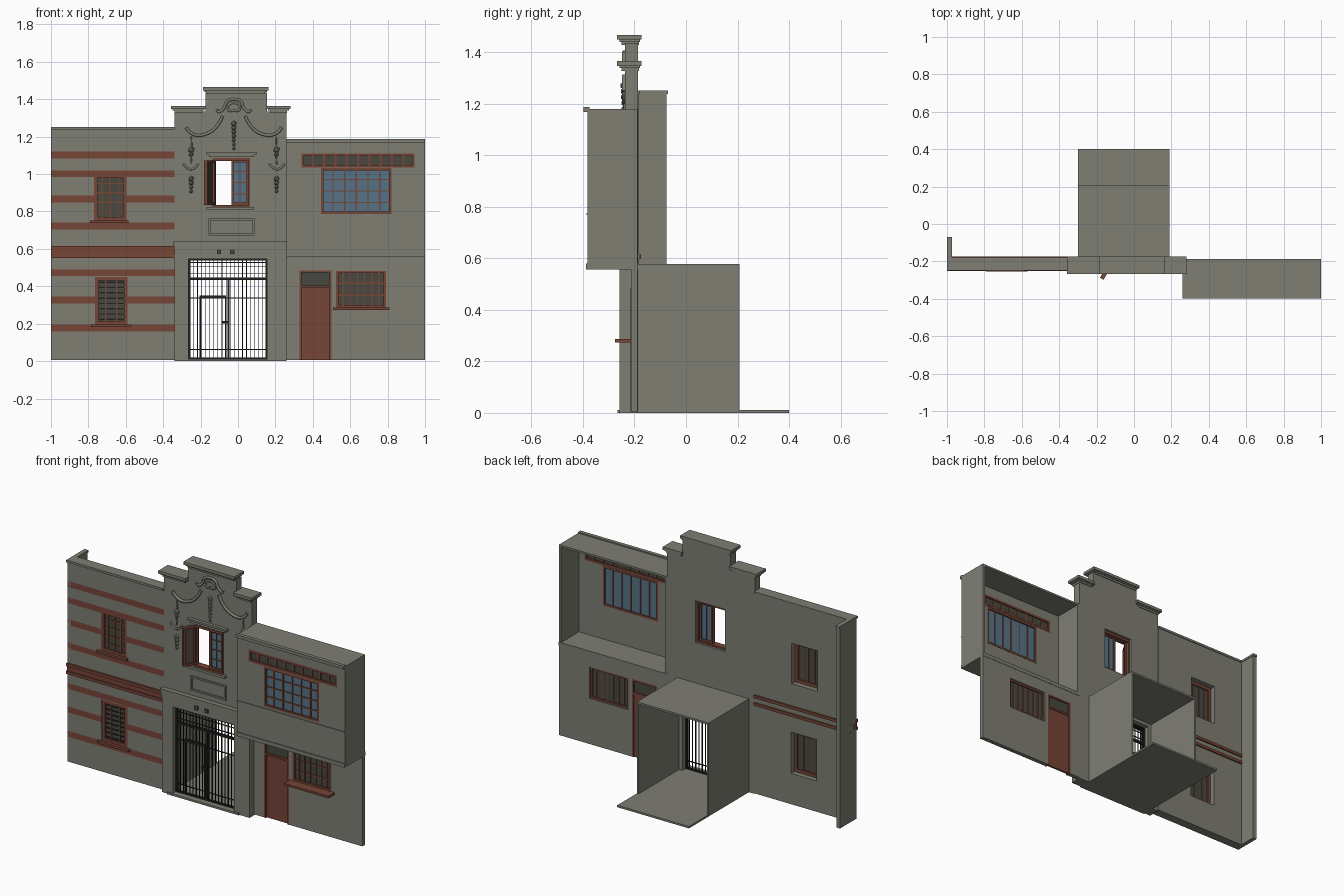
import bpy, bmesh, math
from mathutils import Vector

if "Cube" in bpy.data.objects:
    bpy.data.objects.remove(bpy.data.objects["Cube"])


def material(name, r, g, b):
    m = bpy.data.materials.new(name)
    m.use_nodes = True
    m.diffuse_color = (r, g, b, 1)
    node = next(n for n in m.node_tree.nodes if n.type == 'BSDF_PRINCIPLED')
    node.inputs["Base Color"].default_value = (r, g, b, 1)
    node.inputs["Roughness"].default_value = 0.9
    return m


stone = material("stone", .21, .21, .175)
brick = material("red brown", .18, .058, .037)
glass = material("blue glass", .09, .17, .24)
dark = material("dark pane", .065, .065, .052)
iron = material("black iron", .015, .015, .014)


def make_object(name, bm, *mats):
    mesh = bpy.data.meshes.new(name)
    bm.to_mesh(mesh)
    bm.free()
    for m in mats:
        mesh.materials.append(m)
    ob = bpy.data.objects.new(name, mesh)
    bpy.context.collection.objects.link(ob)
    return ob


def boxes(name, mat, *specs):
    """One object from boxes given as x0, x1, y0, y1, z0, z1."""
    bm = bmesh.new()
    for x0, x1, y0, y1, z0, z1 in specs:
        made = bmesh.ops.create_cube(bm, size=1)["verts"]
        for v in made:
            v.co = (x1 if v.co.x > 0 else x0, y1 if v.co.y > 0 else y0, z1 if v.co.z > 0 else z0)
    return make_object(name, bm, mat)


def wall(name, x0, x1, y0, y1, z0, z1, holes=(), bands=()):
    """Upright slab with rectangular holes and coloured bands on its front."""
    xs = sorted({x0, x1} | {x for h in holes for x in h[:2]})
    zs = sorted({z0, z1} | {z for h in holes for z in h[2:]} | {z for b in bands for z in b})
    bm = bmesh.new()

    def solid(i, k):
        if not (0 <= i < len(xs) - 1 and 0 <= k < len(zs) - 1):
            return False
        x, z = (xs[i] + xs[i + 1]) / 2, (zs[k] + zs[k + 1]) / 2
        return not any(a < x < b and c < z < d for a, b, c, d in holes)

    for i in range(len(xs) - 1):
        for k in range(len(zs) - 1):
            if not solid(i, k):
                continue
            ring = [(xs[i], zs[k]), (xs[i + 1], zs[k]), (xs[i + 1], zs[k + 1]), (xs[i], zs[k + 1])]
            front = [bm.verts.new((x, y0, z)) for x, z in ring]
            back = [bm.verts.new((x, y1, z)) for x, z in ring]
            face = bm.faces.new(front)
            mid = (zs[k] + zs[k + 1]) / 2
            face.material_index = int(any(a < mid < b for a, b in bands))
            bm.faces.new(back[::-1])
            beside = [(i, k - 1), (i + 1, k), (i, k + 1), (i - 1, k)]
            for n, cell in enumerate(beside):
                if not solid(*cell):
                    m = (n + 1) % 4
                    bm.faces.new((front[m], front[n], back[n], back[m]))
    bmesh.ops.remove_doubles(bm, verts=bm.verts, dist=1e-5)
    return make_object(name, bm, stone, brick)


def window(name, hole, y, cols, rows, pane, edge=.015, bar=.007, bar_mat=brick):
    """Frame, glazing bars and a thin pane filling a hole."""
    x0, x1, z0, z1 = hole
    ya, yb = y - .01, y + .012
    boxes(name + "_frame", brick,
          (x0, x0 + edge, ya, yb, z0, z1), (x1 - edge, x1, ya, yb, z0, z1),
          (x0, x1, ya, yb, z0, z0 + edge), (x0, x1, ya, yb, z1 - edge, z1))
    bars = []
    for i in range(1, cols):
        x = x0 + (x1 - x0) * i / cols
        bars.append((x - bar / 2, x + bar / 2, y - .006, y + .008, z0, z1))
    boxes(name + "_uprights", brick, *bars)
    bars = []
    for k in range(1, rows):
        z = z0 + (z1 - z0) * k / rows
        bars.append((x0, x1, y - .005, y + .003, z - bar / 2, z + bar / 2))
    boxes(name + "_crossbars", bar_mat, *bars)
    return boxes(name + "_pane", pane, (x0, x1, y, y + .004, z0, z1))


# Left wing: striped wall, return wall, coping and string courses
left_up = (-.77, -.595, .75, 1)
left_low = (-.765, -.59, .195, .45)
stripe_tops = (1.12, 1.02, .885, .74, .49, .345, .195)
wall("left_wall", -1, -.34, -.238, -.182, 0.005, 1.24, [left_up, left_low],
     [(t - .036, t) for t in stripe_tops])
boxes("left_return_wall", stone, (-1, -.975, -.238, -.075, .005, 1.24))
boxes("left_coping", stone, (-1, -.34, -.248, -.178, 1.238, 1.252),
      (-1, -.972, -.248, -.07, 1.238, 1.252))
boxes("left_string_course", brick, *[(-1, -.34, -.25, -.174, z, z + .018) for z in (.55, .597)])
boxes("left_string_band", brick, (-1, -.34, -.242, -.2, .565, .6))
window("left_upper_window", left_up, -.226, 4, 5, dark, edge=.02)
window("left_lower_window", left_low, -.226, 3, 9, dark, edge=.02, bar_mat=iron)
boxes("left_sills", brick, (-.79, -.585, -.255, -.22, .738, .752), (-.785, -.57, -.255, -.22, .182, .196))

# Central bay: gable wall, thicker ground floor and pilaster edges
opening = (-.265, .155, 0, .545)
middle_hole = (-.135, .065, .825, 1.085)
wall("gable_wall", -.34, .26, -.236, -.186, 0, 1.335, [opening, middle_hole])
wall("gate_surround", -.34, .26, -.258, -.236, .005, .6, [opening])
boxes("gable_neck", stone, (-.175, .155, -.236, -.186, 1.335, 1.435))


def cornice(name, x0, x1, z):
    boxes(name, stone, (x0 + .018, x1 - .018, -.25, -.182, z - .03, z - .018),
          (x0 + .008, x1 - .008, -.258, -.178, z - .018, z - .01),
          (x0, x1, -.267, -.173, z - .01, z + .008))


cornice("gable_cornice_top", -.187, .162, 1.458)
cornice("gable_cornice_left", -.358, -.172, 1.357)
cornice("gable_cornice_right", .152, .28, 1.357)
boxes("gate_cornice", stone, (-.348, .265, -.266, -.2, .622, .64), (-.343, .262, -.26, -.2, .595, .622))
boxes("gate_lamp_blocks", dark, *[(x, x + .022, -.268, -.255, .572, .596) for x in (-.112, -.042)])

# Plaque with raised border
boxes("plaque_border", stone,
      (-.157, .087, -.245, -.235, .752, .762), (-.157, .087, -.245, -.235, .672, .682),
      (-.157, -.147, -.245, -.235, .672, .762), (.077, .087, -.245, -.235, .672, .762))

# Central window with one sash swung open
boxes("middle_window_head", stone, (-.168, .1, -.256, -.23, 1.105, 1.117), (-.155, .085, -.248, -.23, 1.09, 1.105))
boxes("middle_window_sill", stone, (-.168, .085, -.254, -.23, .81, .825))
x0, x1, z0, z1 = middle_hole
boxes("middle_window_frame", brick,
      (x0, x0 + .01, -.242, -.2, z0, z1), (x1 - .01, x1, -.242, -.2, z0, z1),
      (x0, x1, -.242, -.2, z0, z0 + .01), (x0, x1, -.242, -.2, z1 - .015, z1))
window("middle_sash", (-.035, .057, z0 + .01, z1 - .012), -.222, 2, 4, glass, edge=.012, bar=.005)
before = set(bpy.data.objects)
window("open_sash", (0, .09, z0 + .01, z1 - .012), 0, 2, 4, dark, edge=.012, bar=.005)
for part in set(bpy.data.objects) - before:
    part.location = (-.127, -.215, 0)
    part.rotation_euler.z = math.radians(-121)

# Plaster garlands, mirrored about the gable axis
axis = -.022


def garland(name, points, radius=.009):
    for side, sign in (("left", 1), ("right", -1)):
        curve = bpy.data.curves.new(name, 'CURVE')
        curve.dimensions = '3D'
        curve.bevel_depth = radius
        curve.bevel_resolution = 1
        curve.resolution_u = 5
        spline = curve.splines.new('NURBS')
        spline.points.add(len(points) - 1)
        for p, (x, z) in zip(spline.points, points):
            p.co = (axis + sign * x, -.24, z, 1)
        spline.use_endpoint_u = True
        spline.order_u = 3
        curve.materials.append(stone)
        ob = bpy.data.objects.new(side + "_" + name, curve)
        bpy.context.collection.objects.link(ob)


garland("swag", [(-.06, 1.31), (-.09, 1.24), (-.18, 1.2), (-.24, 1.22), (-.255, 1.25)])
garland("crest_arch", [(0, 1.4), (-.04, 1.4), (-.05, 1.35), (-.085, 1.325), (-.09, 1.345)], .008)
garland("crest_loop", [(0, 1.34), (-.035, 1.33), (-.03, 1.38), (0, 1.38)], .006)
garland("drop_cord", [(-.228, 1.2), (-.222, 1.13), (-.23, 1.05)], .004)
garland("drop_crescent", [(-.27, 1.055), (-.25, 1.025), (-.21, 1.025), (-.19, 1.055)], .006)


def beads(name, x, top, count, size):
    bm = bmesh.new()
    for i in range(count):
        bmesh.ops.create_icosphere(bm, subdivisions=1, radius=size * (1 - .5 * i / count))
        bm.verts.ensure_lookup_table()
        for v in bm.verts[-12 if len(bm.verts) < 12 else i * 12 - len(bm.verts):]:
            v.co += Vector((x, -.24, top - i * size * 1.4))
    make_object(name, bm, stone)


beads("crest_pendant", axis, 1.27, 7, .016)
for side, x in (("left", axis - .228), ("right", axis + .228)):
    beads(side + "_drop_top", x, 1.13, 2, .018)
    beads(side + "_drop_pendant", x, .975, 4, .016)

# Entrance passage, open at the back
boxes("passage_floor", stone, (-.3, .19, -.266, .4, 0, .012))
boxes("passage_shell", stone, (-.3, -.288, -.19, .207, .01, .577), (.178, .19, -.19, .207, .01, .577),
      (-.3, .19, -.19, .207, .565, .577))

# Iron gate with fanlight grid and wicket door
gate_y = (-.226, -.22)
frame_y = (-.23, -.216)
count = 19
step = .415 / count
boxes("gate_bars", iron, *[(-.262 + i * step, -.2585 + i * step, *gate_y, .012, .545) for i in range(1, count)])
boxes("gate_rails", iron, *[(-.265, .155, *gate_y, z, z + .004) for z in (.06, .335, .465, .505, .525)])
boxes("gate_frame", iron, (-.265, -.255, *frame_y, .012, .545), (.147, .155, *frame_y, .012, .545),
      (-.056, -.046, *frame_y, .012, .44), (-.265, .155, *frame_y, .434, .447),
      (-.265, .155, *frame_y, .538, .545), (-.265, .155, *frame_y, .012, .02))
boxes("wicket_frame", iron, (-.205, -.197, *frame_y, .012, .35), (-.07, -.062, *frame_y, .012, .35),
      (-.205, -.062, *frame_y, .34, .352), (-.085, -.05, -.235, -.21, .2, .215))

# Right wing: ground floor wall, door and window
door = (.33, .5, .005, .485)
shop = (.525, .79, .287, .482)
wall("right_lower_wall", .26, 1, -.214, -.188, .005, .57, [door, shop])
boxes("door_leaf", brick, (.335, .495, -.205, -.193, .005, .4))
boxes("door_frame", brick, (.33, .34, -.216, -.188, .005, .485), (.49, .5, -.216, -.188, .005, .485),
      (.33, .5, -.216, -.188, .473, .485), (.33, .5, -.216, -.188, .393, .405))
boxes("door_transom", dark, (.34, .49, -.204, -.196, .405, .473))
window("right_lower_window", shop, -.206, 7, 3, dark, edge=.012)
boxes("right_lower_sill", brick, (.508, .81, -.275, -.2, .274, .287))

# Right wing: overhanging upper storey, open at the back
bay_win = (.445, .82, .787, 1.032)
bay_top = (.34, .945, 1.035, 1.11)
wall("bay_front", .26, 1, -.382, -.362, .565, 1.175, [bay_win, bay_top])
boxes("bay_sides", stone, (.26, .275, -.365, -.188, .565, 1.175), (.985, 1, -.365, -.188, .565, 1.175))
boxes("bay_roof", stone, (.26, 1, -.382, -.188, 1.168, 1.18))
boxes("bay_floor", stone, (.26, 1, -.388, -.186, .557, .58))
boxes("bay_cornice", stone, (.26, 1, -.398, -.375, 1.168, 1.187))
boxes("bay_string_course", stone, (.26, 1, -.387, -.38, .768, .776))
window("bay_window", bay_win, -.372, 6, 4, glass, edge=.012)
window("bay_transom", bay_top, -.372, 10, 1, dark, edge=.014, bar=.012)
